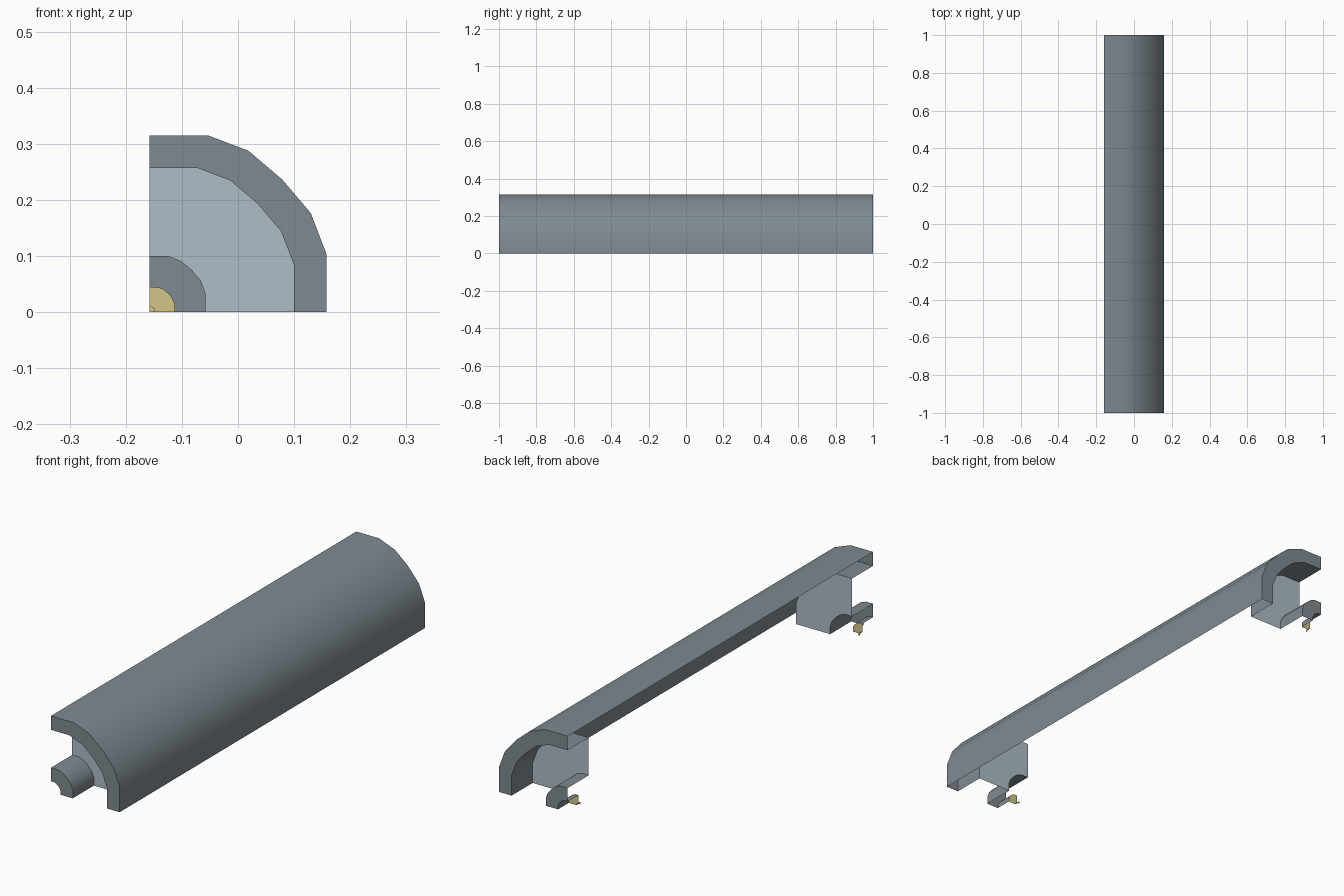
import bpy
import bmesh
import math

cube = bpy.data.objects.get("Cube")
if cube:
    bpy.data.objects.remove(cube, do_unlink=True)


def make_material(name, rgb):
    mat = bpy.data.materials.new(name)
    mat.use_nodes = True
    colour = (*rgb, 1.0)
    mat.diffuse_color = colour
    mat.node_tree.nodes["Principled BSDF"].inputs["Base Color"].default_value = colour
    return mat


grey = make_material("slate grey", (0.21, 0.255, 0.285))
pale = make_material("pale grey", (0.42, 0.51, 0.57))
gold = make_material("brass", (0.66, 0.56, 0.25))

# Quarter of the rounded cross-section, from the top round to the side
QUARTER = [(0, 1), (0.33, 1), (0.56, 0.912), (0.75, 0.75),
           (0.912, 0.56), (1, 0.33), (1, 0)]
AXIS_X = -0.1575
SHELL, BORE, PIPE, HOLE, PIN = 0.315, 0.257, 0.1, 0.044, 0.009
END, RECESS, CONTACT = 1.0, 0.862, 0.93


def quarter_sweep(name, stations, mat):
    """Skin the quarter section through (radius, y) stations."""
    bm = bmesh.new()
    rows = [[bm.verts.new((AXIS_X + r * px, y, r * pz)) for px, pz in QUARTER]
            for r, y in stations]
    for row, nxt in zip(rows, rows[1:]):
        for i in range(len(QUARTER) - 1):
            bm.faces.new((row[i], row[i + 1], nxt[i + 1], nxt[i]))
    bmesh.ops.remove_doubles(bm, verts=bm.verts, dist=0.0001)
    mesh = bpy.data.meshes.new(name)
    bm.to_mesh(mesh)
    bm.free()
    mesh.materials.append(mat)
    obj = bpy.data.objects.new(name, mesh)
    bpy.context.collection.objects.link(obj)
    bpy.ops.object.select_all(action="DESELECT")
    obj.select_set(True)
    bpy.context.view_layer.objects.active = obj
    bpy.ops.object.shade_smooth_by_angle(angle=math.radians(30))
    return obj


# Long outer shell
quarter_sweep("outer_shell", [(SHELL, -END), (SHELL, END)], grey)

# Parts repeated at both ends, listed from the outside in
end_parts = [
    ("end_rim", [(SHELL, END), (BORE, END), (BORE, RECESS)], grey),
    ("recessed_plate", [(BORE, RECESS), (PIPE, RECESS)], pale),
    ("inner_pipe", [(PIPE, RECESS), (PIPE, END), (HOLE, END), (HOLE, CONTACT)], grey),
    ("contact", [(HOLE, CONTACT), (PIN, CONTACT), (PIN, CONTACT - 0.015),
                 (0, CONTACT - 0.015)], gold),
]
for part, stations, mat in end_parts:
    quarter_sweep("back_" + part, stations, mat)
    quarter_sweep("front_" + part, [(r, -y) for r, y in reversed(stations)], mat)
